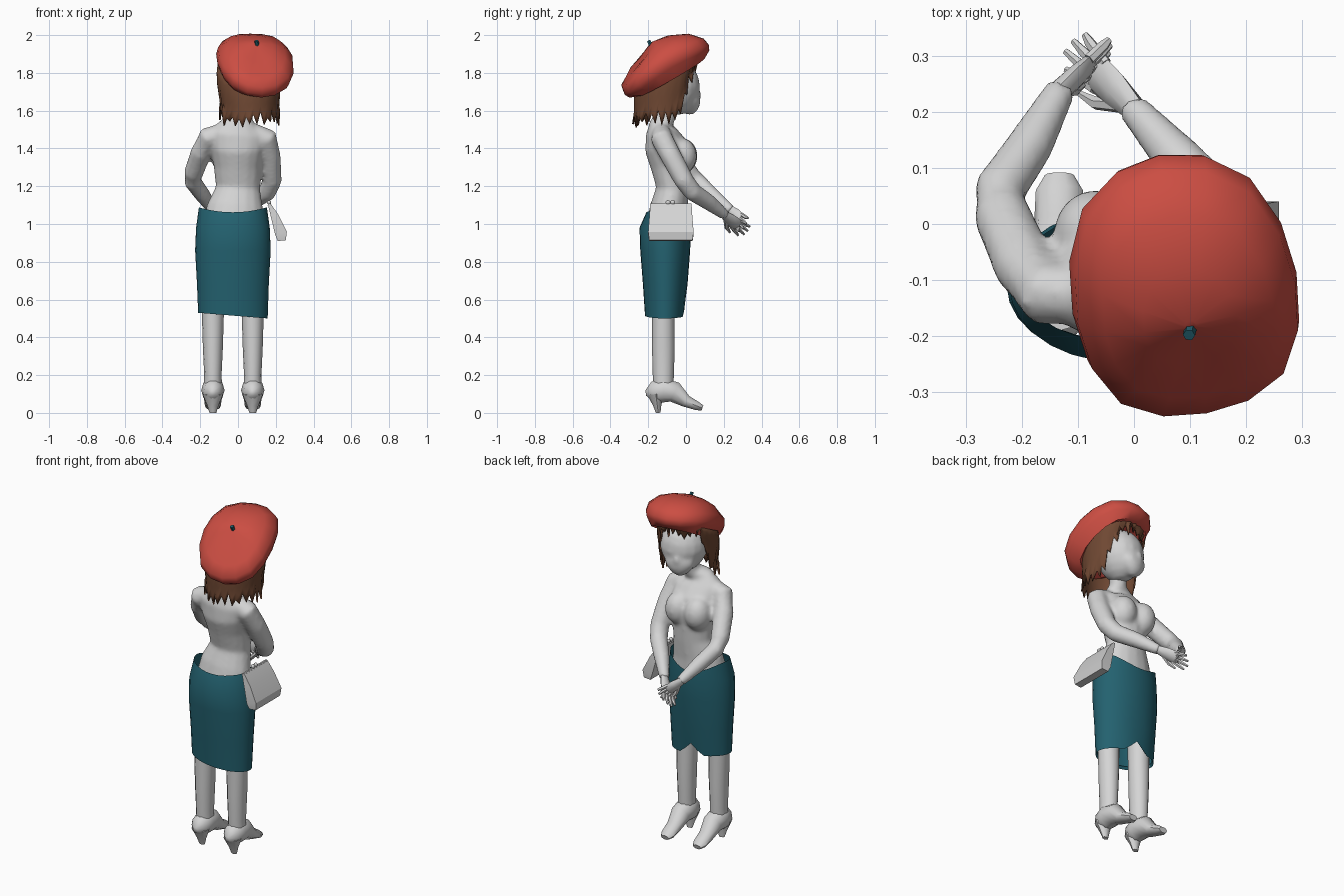
import bpy, bmesh, math, random
from mathutils import Vector, Matrix

random.seed(4)
if "Cube" in bpy.data.objects:
    bpy.data.objects.remove(bpy.data.objects["Cube"])


def material(name, rgb):
    m = bpy.data.materials.new(name)
    m.use_nodes = True
    m.diffuse_color = (*rgb, 1)
    m.node_tree.nodes["Principled BSDF"].inputs["Base Color"].default_value = (*rgb, 1)
    return m


WHITE = material("pale grey", (0.66, 0.66, 0.66))
RED = material("beret red", (0.6, 0.075, 0.055))
TEAL = material("skirt teal", (0.017, 0.12, 0.16))
BROWN = material("hair brown", (0.16, 0.065, 0.033))
YAW = math.radians(15)


def finish(name, bm, mat, angle=50):
    bmesh.ops.recalc_face_normals(bm, faces=bm.faces)
    me = bpy.data.meshes.new(name)
    bm.to_mesh(me)
    bm.free()
    ob = bpy.data.objects.new(name, me)
    bpy.context.collection.objects.link(ob)
    me.materials.append(mat)
    bpy.ops.object.select_all(action="DESELECT")
    ob.select_set(True)
    bpy.context.view_layer.objects.active = ob
    bpy.ops.object.shade_smooth_by_angle(angle=math.radians(angle))
    return ob


def skin(bm, rings, caps=True):
    """Join point rings with quads."""
    rows = [[bm.verts.new(p) for p in r] for r in rings]
    n = len(rows[0])
    for a, b in zip(rows, rows[1:]):
        for i in range(n):
            j = (i + 1) % n
            bm.faces.new((a[i], a[j], b[j], b[i]))
    if caps:
        bm.faces.new(rows[0])
        bm.faces.new(rows[-1])


def loft(name, mat, stations, sides=10, side=(1, 0, 0), phase=0, angle=50):
    """Elliptical sections along a path: x, y, z, radius, second radius."""
    pts = [Vector(s[:3]) for s in stations]
    rings = []
    for i, s in enumerate(stations):
        t = (pts[min(i + 1, len(pts) - 1)] - pts[max(i - 1, 0)]).normalized()
        u = Vector(side)
        u = (u - t * u.dot(t)).normalized()
        v = t.cross(u)
        ring = []
        for k in range(sides):
            a = math.tau * k / sides + phase
            ring.append(pts[i] + u * s[3] * math.cos(a) + v * s[-1] * math.sin(a))
        rings.append(ring)
    bm = bmesh.new()
    skin(bm, rings)
    return finish(name, bm, mat, angle)


def ball(name, mat, centre, size, yaw=0.0, taper=0.0):
    bm = bmesh.new()
    bmesh.ops.create_uvsphere(bm, u_segments=16, v_segments=10, radius=1)
    for v in bm.verts:
        if v.co.z < 0:
            v.co.x *= 1 + taper * v.co.z
    bm.transform(Matrix.Translation(centre) @ Matrix.Rotation(yaw, 4, "Z")
                 @ Matrix.Diagonal((*size, 1)))
    return finish(name, bm, mat)


def fuse(name, parts, voxel, rounds):
    """Merge overlapping parts into one soft surface."""
    bpy.ops.object.select_all(action="DESELECT")
    for p in parts:
        p.select_set(True)
    bpy.context.view_layer.objects.active = parts[0]
    bpy.ops.object.join()
    parts[0].name = name
    parts[0].modifiers.clear()
    mesh = parts[0].modifiers.new("merge", "REMESH")
    mesh.mode = "VOXEL"
    mesh.voxel_size = voxel
    mesh.use_smooth_shade = True
    soft = parts[0].modifiers.new("soften", "SMOOTH")
    soft.factor = 0.5
    soft.iterations = rounds


# Torso, neck, bust and arms, merged into one body
body = [
    loft("torso", WHITE, [
        (-0.02, -0.10, 1.00, 0.165, 0.11), (-0.015, -0.09, 1.09, 0.15, 0.10),
        (0, -0.07, 1.19, 0.118, 0.088), (0, -0.08, 1.31, 0.13, 0.108),
        (0, -0.105, 1.41, 0.15, 0.115), (0, -0.13, 1.485, 0.15, 0.085),
        (0.01, -0.13, 1.535, 0.09, 0.06), (0.03, -0.10, 1.57, 0.047, 0.047),
        (0.05, -0.07, 1.68, 0.047, 0.047)], 16),
    ball("right_breast", WHITE, (-0.068, -0.018, 1.36), (0.076, 0.08, 0.095)),
    ball("left_breast", WHITE, (0.06, -0.022, 1.36), (0.076, 0.08, 0.095)),
    loft("right_arm", WHITE, [
        (-0.08, -0.13, 1.485, 0.05), (-0.155, -0.125, 1.46, 0.06),
        (-0.195, -0.075, 1.38, 0.057), (-0.235, 0.015, 1.27, 0.053),
        (-0.24, 0.06, 1.225, 0.048), (-0.185, 0.14, 1.15, 0.043),
        (-0.13, 0.24, 1.07, 0.029)], 10, (0, 0, 1)),
    loft("left_arm", WHITE, [
        (0.08, -0.13, 1.485, 0.05), (0.15, -0.13, 1.455, 0.06),
        (0.17, -0.08, 1.36, 0.057), (0.18, -0.01, 1.23, 0.053),
        (0.155, 0.035, 1.17, 0.05), (0.075, 0.12, 1.115, 0.044),
        (-0.005, 0.21, 1.045, 0.029)], 10, (0, 0, 1))]
fuse("body", body, 0.011, 8)

# Skirt with a dipped waist and a notched front hem
bm = bmesh.new()
SIDES = 28
rings = []
for z, rx, ry, cy in [(1.075, 0.18, 0.115, -0.095), (0.98, 0.195, 0.136, -0.11),
                      (0.86, 0.2, 0.132, -0.11), (0.68, 0.19, 0.118, -0.11),
                      (0.515, 0.184, 0.105, -0.112), (0.53, 0.174, 0.095, -0.112)]:
    ring = []
    for k in range(SIDES):
        a = math.tau * k / SIDES
        front = max(0, math.sin(a))
        dz = 0.0
        if z > 1.05:
            dz = -0.04 * front ** 3 + 0.013 * math.cos(2 * a)
        elif z < 0.6:
            dz = 0.065 * max(0, 1 - abs(a - math.pi / 2) / 0.4) - 0.015 * math.cos(a)
        ring.append((-0.027 + rx * math.cos(a), cy + ry * math.sin(a), z + dz))
    rings.append(ring)
skin(bm, rings, False)
finish("skirt", bm, TEAL)

# Legs and heeled shoes
for word, x in (("right", -0.133), ("left", 0.078)):
    loft(word + "_leg", WHITE, [
        (x, -0.12, 0.95, 0.07), (x, -0.12, 0.52, 0.058, 0.06),
        (x, -0.12, 0.35, 0.053, 0.06), (x, -0.12, 0.2, 0.046, 0.056),
        (x, -0.12, 0.1, 0.05)], 12)
    loft(word + "_shoe", WHITE, [
        (x, -0.213, 0.105, 0.015, 0.015), (x, -0.175, 0.11, 0.05, 0.058),
        (x, -0.12, 0.12, 0.062, 0.068), (x, -0.06, 0.11, 0.055, 0.058),
        (x, 0, 0.062, 0.045, 0.034), (x, 0.06, 0.036, 0.042, 0.024),
        (x, 0.087, 0.026, 0.026, 0.015)], 10)
    loft(word + "_heel", WHITE, [
        (x, -0.16, 0.1, 0.055, 0.045), (x, -0.152, 0.04, 0.03, 0.022),
        (x, -0.147, 0, 0.018, 0.012)], 8)


# Hands clasped ahead of the body
def hand(word, wrist, tip, across):
    w, t, c = Vector(wrist), Vector(tip), Vector(across)
    d = t - w
    c = (c - d * c.dot(d) / d.length_squared).normalized()
    loft(word + "_palm", WHITE, [
        (*(w - d * 0.1), 0.022, 0.02), (*(w + d * 0.25), 0.036, 0.018),
        (*(w + d * 0.5), 0.038, 0.014), (*(w + d * 0.58), 0.03, 0.01)], 8, c)
    for i in range(4):
        o = (i - 1.5) * 0.019
        length = 1 - 0.09 * abs(i - 1.3)
        loft(f"{word}_finger_{i + 1}", WHITE, [
            (*(w + d * 0.48 + c * o), 0.011), (*(w + d * 0.75 + c * o * 1.3), 0.01),
            (*(w + d * length + c * o * 1.5), 0.006)], 6, c)
    loft(word + "_thumb", WHITE, [
        (*(w + d * 0.12 - c * 0.015), 0.014), (*(w + d * 0.4 - c * 0.05), 0.012),
        (*(w + d * 0.62 - c * 0.06), 0.006)], 6, c)


hand("right", (-0.13, 0.24, 1.07), (-0.04, 0.315, 0.985), (0, 0.4, 1))
hand("left", (-0.005, 0.21, 1.045), (-0.12, 0.322, 0.95), (0.5, 0.4, 0.6))

# Handbag with a clasp
loft("handbag", WHITE, [
    (0.168, -0.08, 1.1, 0.012, 0.155), (0.195, -0.08, 1.04, 0.03, 0.16),
    (0.228, -0.08, 0.95, 0.045, 0.17), (0.232, -0.08, 0.912, 0.03, 0.162)],
    4, phase=math.pi / 4, angle=30)
loft("handbag_frame", WHITE, [
    (0.166, -0.19, 1.1, 0.009), (0.166, 0.03, 1.1, 0.009)], 6)
for i, y in enumerate((-0.095, -0.07)):
    ball(f"clasp_{i + 1}", WHITE, (0.165, y, 1.114), (0.011, 0.013, 0.012))

# Head with a soft muzzle
fuse("head", [
    ball("skull", WHITE, (0.05, -0.055, 1.725), (0.133, 0.13, 0.15), YAW, 0.15),
    ball("muzzle", WHITE, (0.025, 0.02, 1.655), (0.085, 0.055, 0.078), YAW, 0.3),
    ball("nose", WHITE, (0.018, 0.06, 1.685), (0.018, 0.024, 0.022), YAW)], 0.012, 5)

# Hair: ragged shell, open at the face
bm = bmesh.new()
COLS, ROWS = 56, 6
turn = Matrix.Rotation(YAW, 3, "Z")
grid = []
for k in range(COLS):
    a = math.tau * k / COLS
    off = min(a, math.tau - a)
    open_face = min(1, max(0, (math.radians(84) - off) / math.radians(40)))
    low = 1.57 - 0.025 * math.cos(math.pi - off) + 0.24 * open_face
    low += (0.05 if k % 2 else -0.04) * random.uniform(0.1, 1)
    flat = turn @ Vector((0.163 * math.sin(a), 0.165 * math.cos(a), 0))
    top = 1.84 + 0.5 * flat.y
    col = []
    for r in range(ROWS):
        f = r / (ROWS - 1)
        bulge = 0.93 + 0.1 * math.sin(math.pi * min(1, f + 0.25))
        bulge += 0.2 * f * max(0, -math.cos(off))
        if r == ROWS - 1:
            bulge += random.uniform(-0.06, 0.06)
        col.append(bm.verts.new((0.055 + flat.x * bulge, -0.095 + flat.y * bulge,
                                 top + (low - top) * f)))
    grid.append(col)
for a, b in zip(grid, grid[1:] + grid[:1]):
    for r in range(ROWS - 1):
        bm.faces.new((a[r], b[r], b[r + 1], a[r + 1]))
hair = finish("hair", bm, BROWN, 60)
thick = hair.modifiers.new("thickness", "SOLIDIFY")
thick.thickness = 0.008

# Beret: a tilted crown with lifted sides and a conical back, and its stalk
tilt = (Matrix.Translation((0.085, -0.096, 1.807)) @ Matrix.Rotation(YAW * 0.7, 4, "Z")
        @ Matrix.Rotation(math.radians(30), 4, "X"))
bm = bmesh.new()
rings = []
for r, h in [(0.6, -0.01), (0.78, -0.035), (0.95, -0.015), (1, 0.01), (0.97, 0.055),
             (0.75, 0.118), (0.41, 0.16), (0.05, 0.178)]:
    ring = []
    for k in range(16):
        c, s = math.cos(math.tau * k / 16), math.sin(math.tau * k / 16)
        boxy = (c ** 4 + s ** 4) ** -0.08
        lift = 0.045 * c * c * r * r if h > -0.02 else 0
        cone = 0.045 * max(0, -s) * math.sin(math.pi * r) if h > 0.05 else 0
        ring.append(tilt @ Vector((0.203 * r * c * boxy, 0.262 * r * s * boxy,
                                   h + lift - cone)))
    rings.append(ring)
skin(bm, rings)
finish("beret", bm, RED, 60)
loft("beret_stalk", TEAL, [
    (0.1, -0.178, 1.93, 0.011), (0.1, -0.19, 1.955, 0.011),
    (0.098, -0.198, 1.97, 0.011)], 6)
